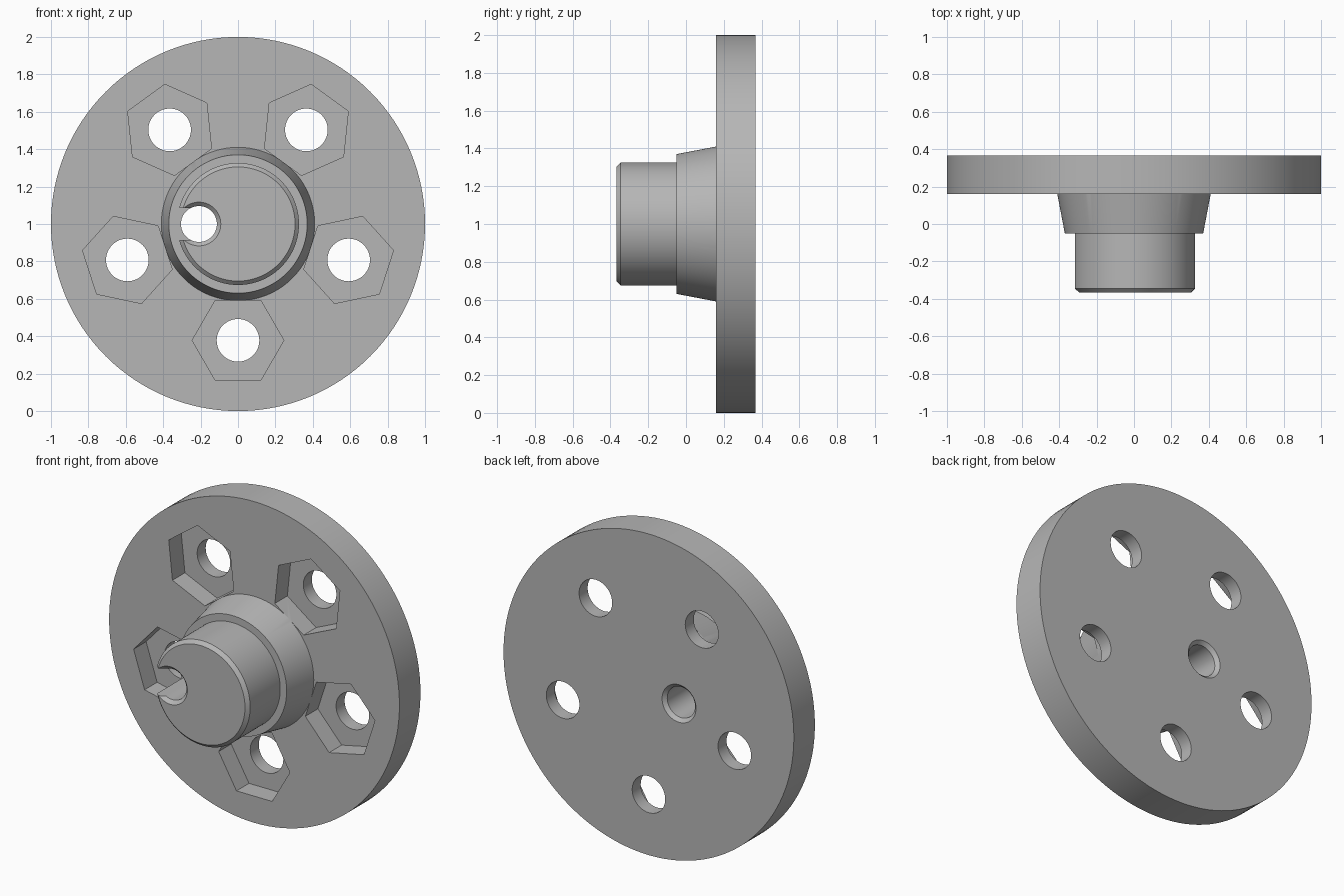
import bpy, bmesh, math

old = bpy.data.objects.get("Cube")
if old:
    bpy.data.objects.remove(old, do_unlink=True)

grey = bpy.data.materials.new("machined grey")
grey.use_nodes = True
color = (0.47, 0.47, 0.47, 1)
grey.diffuse_color = color
grey.node_tree.nodes["Principled BSDF"].inputs["Base Color"].default_value = color


def to_object(bm, name):
    bmesh.ops.recalc_face_normals(bm, faces=bm.faces[:])
    mesh = bpy.data.meshes.new(name)
    bm.to_mesh(mesh)
    bm.free()
    mesh.materials.append(grey)
    obj = bpy.data.objects.new(name, mesh)
    bpy.context.collection.objects.link(obj)
    return obj


def lathe(name, profile, sides, x=0, z=1, phase=0):
    """Closed solid turned about the y direction from (radius, y) pairs."""
    bm = bmesh.new()
    rings = []
    for r, y in profile:
        angles = [phase + math.tau * i / sides for i in range(sides)]
        rings.append([bm.verts.new((x + r * math.cos(a), y, z + r * math.sin(a)))
                      for a in angles])
    for a, b in zip(rings, rings[1:]):
        for i in range(sides):
            j = (i + 1) % sides
            bm.faces.new((a[i], a[j], b[j], b[i]))
    bm.faces.new(rings[0])
    bm.faces.new(rings[-1])
    return to_object(bm, name)


def box(name, low, high):
    bm = bmesh.new()
    bmesh.ops.create_cube(bm, size=1)
    for v in bm.verts:
        v.co = [h if c > 0 else l for c, l, h in zip(v.co, low, high)]
    return to_object(bm, name)


def cut(body, cutter):
    cutter.hide_render = True
    mod = body.modifiers.new("cut", "BOOLEAN")
    mod.operation = "DIFFERENCE"
    mod.solver = "EXACT"
    mod.object = cutter
    bpy.context.view_layer.objects.active = body
    bpy.ops.object.modifier_apply(modifier=mod.name)
    bpy.data.objects.remove(cutter, do_unlink=True)


# Flange, tapered collar and chamfered hub turned as one piece
front, shoulder, face, back = -0.367, -0.05, 0.16, 0.367
hub = lathe("flanged_hub", [
    (0.305, front), (0.326, front + 0.021), (0.326, shoulder),
    (0.37, shoulder), (0.41, face), (1, face), (1, back)], 128)

# Five bolt holes with hexagonal nut pockets
for k in range(5):
    a = math.tau * k / 5 - math.pi / 2
    x, z = 0.622 * math.cos(a), 1 + 0.622 * math.sin(a)
    cut(hub, lathe("nut_pocket", [(0.245, 0.1), (0.245, 0.283)],
                   6, x, z, a + math.pi / 6))
    cut(hub, lathe("bolt_hole", [(0.114, 0.2), (0.114, 0.5)], 48, x, z))

# Off-centre bore chamfered at both ends
bore = 0.096
cut(hub, lathe("bore", [
    (bore + 0.042, front - 0.021), (bore, front + 0.021),
    (bore, back - 0.021), (bore + 0.042, back + 0.021)], 64, -0.209))

# Side slot opening the bore through the hub wall
cut(hub, box("slot", (-0.5, -0.5, 0.915), (-0.22, shoulder - 0.001, 1.085)))

# Smooth turned surfaces with sharp machined edges
bpy.ops.object.select_all(action="DESELECT")
hub.select_set(True)
bpy.context.view_layer.objects.active = hub
bpy.ops.object.shade_smooth_by_angle(angle=math.radians(25))
